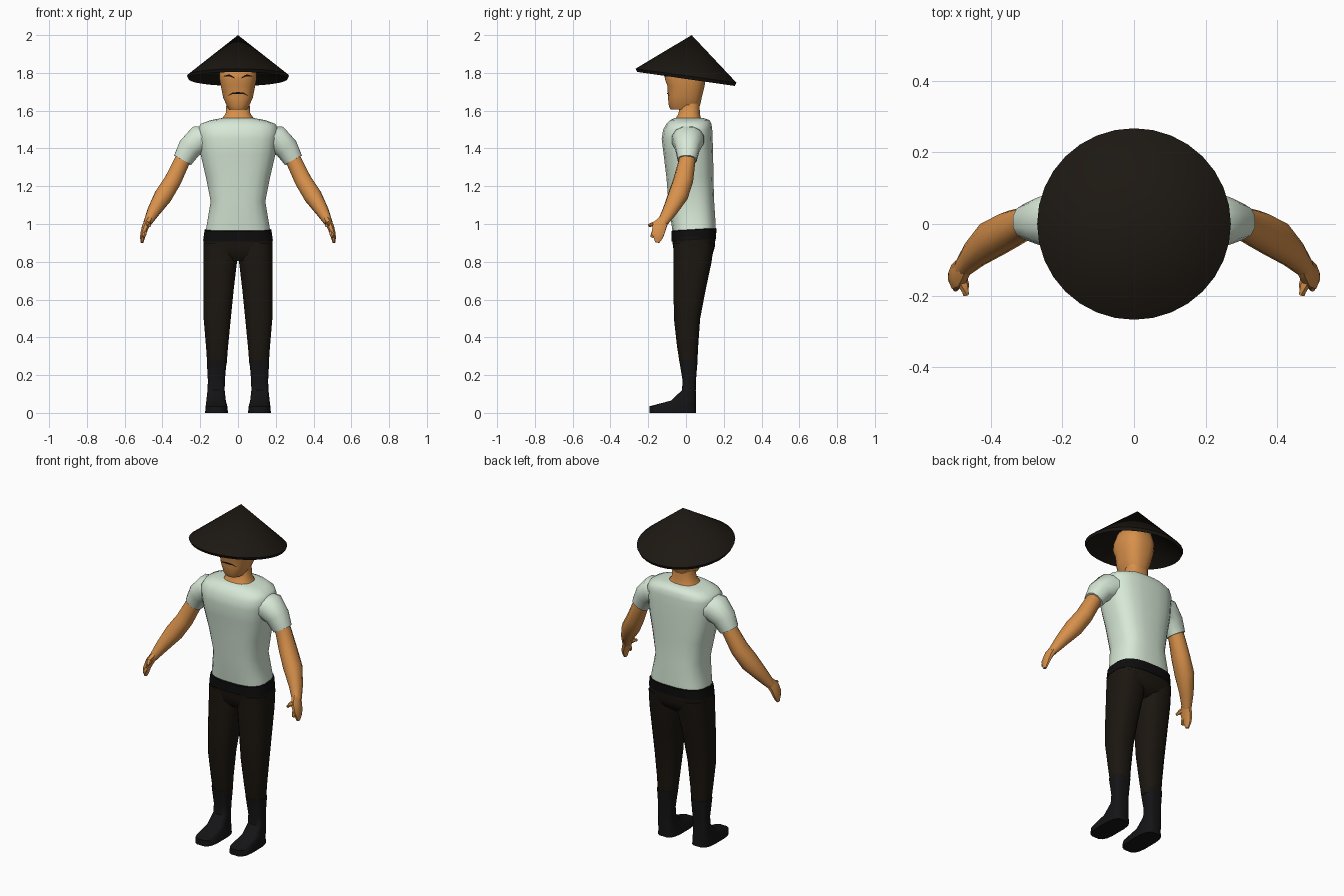
import bpy, bmesh, math
from mathutils import Vector
from mathutils.bvhtree import BVHTree

if "Cube" in bpy.data.objects:
    bpy.data.objects.remove(bpy.data.objects["Cube"], do_unlink=True)


def material(name, rgb):
    m = bpy.data.materials.new(name)
    m.use_nodes = True
    m.diffuse_color = (*rgb, 1)
    bsdf = m.node_tree.nodes["Principled BSDF"]
    bsdf.inputs["Base Color"].default_value = (*rgb, 1)
    bsdf.inputs["Roughness"].default_value = 0.9
    return m


SKIN = material("skin", (0.68, 0.28, 0.07))
SHIRT = material("shirt_cloth", (0.68, 0.81, 0.68))
PANTS = material("trouser_cloth", (0.011, 0.008, 0.005))
BOOT = material("boot_leather", (0.007, 0.007, 0.008))
BLACK = material("black", (0.004, 0.004, 0.004))
STRAW = material("hat_straw", (0.012, 0.009, 0.006))


def finish(name, bm, mat, angle=50):
    bmesh.ops.recalc_face_normals(bm, faces=bm.faces)
    me = bpy.data.meshes.new(name)
    bm.to_mesh(me)
    bm.free()
    me.materials.append(mat)
    ob = bpy.data.objects.new(name, me)
    bpy.context.collection.objects.link(ob)
    bpy.ops.object.select_all(action='DESELECT')
    ob.select_set(True)
    bpy.context.view_layer.objects.active = ob
    bpy.ops.object.shade_smooth_by_angle(angle=math.radians(angle))
    return ob


def skin_rings(name, loops, mat, angle=50):
    """Bridge successive vertex loops and cap both ends."""
    bm = bmesh.new()
    rings = [[bm.verts.new(p) for p in loop] for loop in loops]
    n = len(rings[0])
    for a, b in zip(rings, rings[1:]):
        for i in range(n):
            j = (i + 1) % n
            bm.faces.new((a[i], a[j], b[j], b[i]))
    bm.faces.new(rings[0])
    bm.faces.new(rings[-1])
    return finish(name, bm, mat, angle)


def outline(sides, power):
    """Unit superellipse; a lower power is boxier."""
    for i in range(sides):
        t = 2 * math.pi * (i + 0.5) / sides
        c, s = math.cos(t), math.sin(t)
        yield (math.copysign(abs(c) ** power, c), math.copysign(abs(s) ** power, s))


def stack(name, rows, mat, sides=16, power=0.8, slope=0, side=1, angle=50):
    """Loft level sections given as (z, x_min, x_max, y_front, y_back)."""
    loops = []
    for z, x0, x1, y0, y1 in rows:
        cx, cy, hx, hy = (x0 + x1) / 2, (y0 + y1) / 2, (x1 - x0) / 2, (y1 - y0) / 2
        loops.append([Vector((side * (cx + hx * u), cy + hy * v, z + slope * (cy + hy * v)))
                      for u, v in outline(sides, power)])
    return skin_rings(name, loops, mat, angle)


def body(name, rows, mat, **kw):
    """Centred sections given as (z, half_width, y_front, y_back)."""
    return stack(name, [(z, -w, w, f, b) for z, w, f, b in rows], mat, **kw)


def limb(name, rows, mat, side, sides=10, power=0.9):
    """Loft across a path given as (x, y, z, half_thickness, half_depth)."""
    pts = [Vector(r[:3]) for r in rows]
    loops = []
    for i, (p, r) in enumerate(zip(pts, rows)):
        n = (pts[min(i + 1, len(pts) - 1)] - pts[max(i - 1, 0)]).normalized()
        u = Vector((0, 1, 0)).cross(n).normalized()
        v = n.cross(u)
        ring = [p + u * (a * r[3]) + v * (b * r[4]) for a, b in outline(sides, power)]
        loops.append([Vector((side * q.x, q.y, q.z)) for q in ring])
    return skin_rings(name, loops, mat)


# Conical hat: open shell tilted back, with a thin rim
bm = bmesh.new()
SEG = 32
apex = bm.verts.new((0, 0.03, 2.0))
under = bm.verts.new((0, 0.03, 1.975))
outer, inner = [], []
for i in range(SEG):
    t = 2 * math.pi * i / SEG
    x, y = math.cos(t), math.sin(t)
    outer.append(bm.verts.new((0.27 * x, 0.267 * y, 1.785 - 0.037 * y)))
    inner.append(bm.verts.new((0.262 * x, 0.258 * y, 1.768 - 0.037 * y)))
for i in range(SEG):
    j = (i + 1) % SEG
    bm.faces.new((apex, outer[i], outer[j]))
    bm.faces.new((under, inner[j], inner[i]))
    bm.faces.new((outer[i], inner[i], inner[j], outer[j]))
finish("hat", bm, STRAW, 40)

# Head and neck
head = body("head", [
    (1.605, 0.048, -0.082, 0.06), (1.625, 0.06, -0.092, 0.075),
    (1.67, 0.08, -0.097, 0.085), (1.73, 0.092, -0.099, 0.1),
    (1.765, 0.099, -0.113, 0.105), (1.80, 0.1, -0.11, 0.105),
    (1.86, 0.085, -0.085, 0.09), (1.89, 0.05, -0.05, 0.06)], SKIN, power=0.75)
body("neck", [(1.53, 0.095, -0.07, 0.09), (1.56, 0.085, -0.055, 0.08),
              (1.585, 0.066, -0.04, 0.074), (1.64, 0.062, -0.035, 0.073)], SKIN)

# Brows and mouth: tapered strokes laid on the face
bm = bmesh.new()
bm.from_mesh(head.data)
face_tree = BVHTree.FromBMesh(bm)
bm.free()


def stroke(name, pts, width):
    top, low = [], []
    bm = bmesh.new()
    steps = 12
    for k in range(steps + 1):
        t = k / steps * (len(pts) - 1)
        i = min(int(t), len(pts) - 2)
        x, z = Vector(pts[i]).lerp(Vector(pts[i + 1]), t - i)
        half = width * (0.25 + 0.75 * math.sin(math.pi * k / steps))
        for row, dz in ((top, half), (low, -half)):
            hit = face_tree.ray_cast(Vector((x, -1, z + dz)), Vector((0, 1, 0)))[0]
            row.append(bm.verts.new(hit + Vector((0, -0.003, 0))))
    for i in range(steps):
        bm.faces.new((low[i], low[i + 1], top[i + 1], top[i]))
    return finish(name, bm, BLACK)


for s, label in ((1, "left"), (-1, "right")):
    stroke(label + "_brow", [(s * 0.016, 1.772), (s * 0.045, 1.787), (s * 0.078, 1.782)], 0.005)
stroke("mouth", [(-0.052, 1.68), (-0.03, 1.692), (0, 1.693), (0.03, 1.692), (0.052, 1.68)], 0.005)

# Shirt body, belt and hips
body("shirt", [
    (0.965, 0.172, -0.073, 0.158), (1.0, 0.166, -0.078, 0.158), (1.12, 0.146, -0.095, 0.15),
    (1.25, 0.172, -0.105, 0.146), (1.37, 0.2, -0.12, 0.145), (1.45, 0.21, -0.13, 0.142),
    (1.50, 0.215, -0.122, 0.14), (1.53, 0.2, -0.105, 0.136), (1.55, 0.145, -0.085, 0.125),
    (1.56, 0.09, -0.062, 0.095)], SHIRT, sides=20, power=0.7)
body("belt", [(0.912, 0.186, -0.079, 0.159), (0.966, 0.178, -0.079, 0.163),
              (0.972, 0.165, -0.07, 0.15)],
     BLACK, sides=20, power=0.7, slope=0.06)
body("hips", [(0.805, 0.09, -0.04, 0.1), (0.84, 0.178, -0.062, 0.142),
              (0.88, 0.184, -0.07, 0.154), (0.93, 0.184, -0.075, 0.157)],
     PANTS, sides=20, power=0.7)

for s, label in ((1, "left_"), (-1, "right_")):
    # Trouser leg and boot
    stack(label + "trouser_leg", [
        (0.25, 0.06, 0.163, -0.032, 0.06), (0.35, 0.052, 0.17, -0.048, 0.065),
        (0.5, 0.037, 0.183, -0.065, 0.076), (0.65, 0.022, 0.185, -0.067, 0.105),
        (0.8, 0.004, 0.185, -0.067, 0.137), (0.9, 0, 0.183, -0.068, 0.15)],
        PANTS, side=s, power=0.75)
    stack(label + "boot", [
        (0, 0.052, 0.175, -0.195, 0.055), (0.035, 0.056, 0.172, -0.195, 0.055),
        (0.065, 0.064, 0.168, -0.08, 0.054), (0.12, 0.07, 0.162, -0.022, 0.052),
        (0.17, 0.069, 0.16, -0.018, 0.053), (0.28, 0.06, 0.166, -0.037, 0.062)],
        BOOT, side=s, power=0.6, angle=40)

    # Sleeve, arm and hand
    limb(label + "sleeve", [
        (0.14, 0.01, 1.45, 0.07, 0.09), (0.21, 0.01, 1.445, 0.078, 0.085),
        (0.258, 0.008, 1.4, 0.065, 0.066), (0.293, 0.006, 1.338, 0.053, 0.051)],
        SHIRT, s, sides=12)
    limb(label + "arm", [
        (0.27, 0.006, 1.38, 0.045, 0.045), (0.30, 0.004, 1.325, 0.044, 0.045),
        (0.345, -0.015, 1.23, 0.047, 0.053), (0.395, -0.042, 1.15, 0.05, 0.054),
        (0.445, -0.085, 1.07, 0.036, 0.04), (0.48, -0.125, 1.005, 0.022, 0.028)], SKIN, s)
    limb(label + "palm", [
        (0.47, -0.115, 1.025, 0.022, 0.028), (0.488, -0.14, 0.99, 0.02, 0.04),
        (0.502, -0.148, 0.95, 0.016, 0.036), (0.506, -0.148, 0.925, 0.013, 0.025),
        (0.508, -0.152, 0.902, 0.008, 0.012)], SKIN, s, sides=8)
    limb(label + "forefinger", [
        (0.492, -0.15, 0.975, 0.012, 0.016), (0.495, -0.172, 0.95, 0.012, 0.014),
        (0.498, -0.182, 0.93, 0.007, 0.008)], SKIN, s, sides=6)
    limb(label + "thumb", [
        (0.485, -0.135, 0.995, 0.015, 0.018), (0.474, -0.172, 1.0, 0.013, 0.015),
        (0.468, -0.198, 0.992, 0.008, 0.009)], SKIN, s, sides=6)
